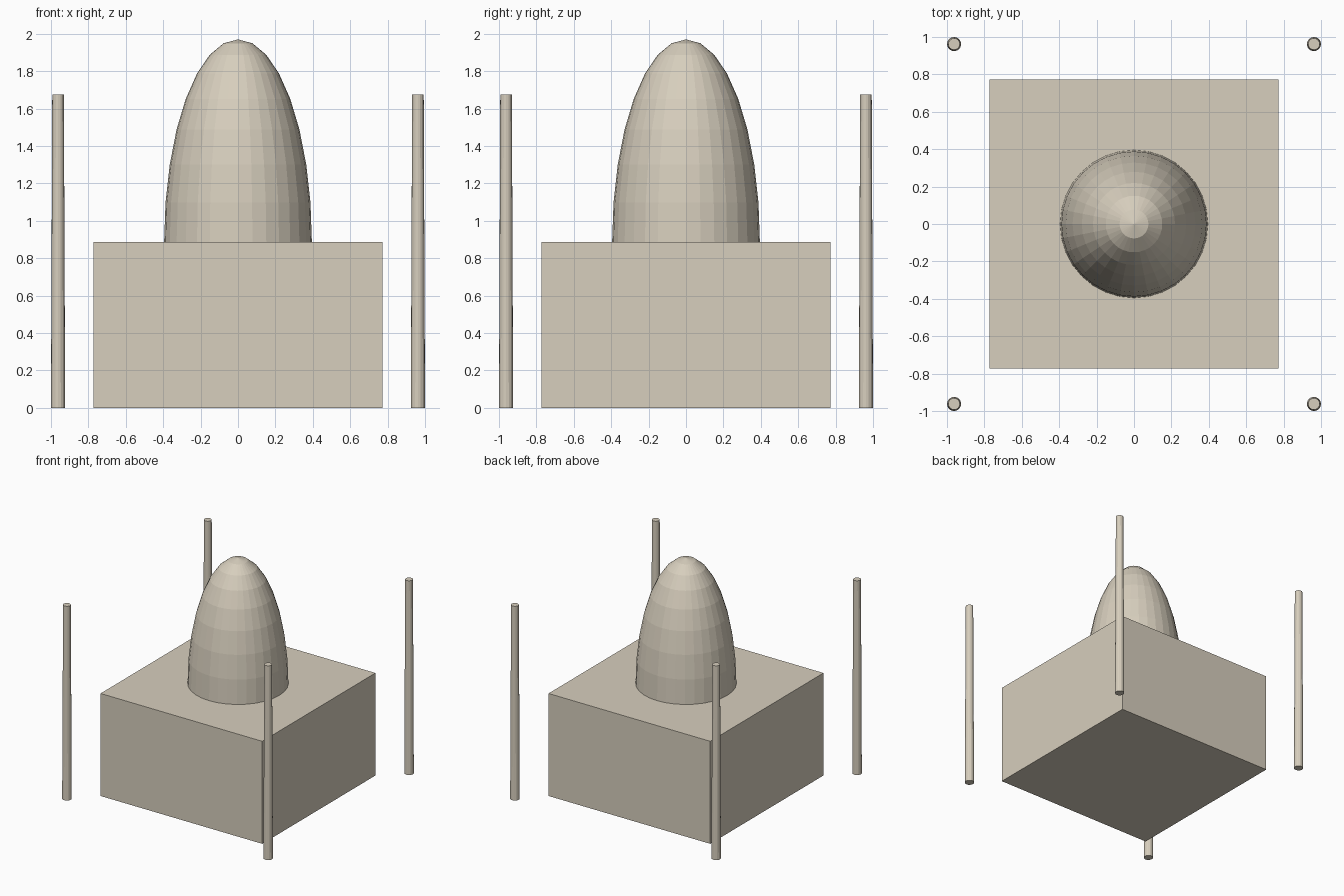
import bpy, bmesh, math

# Remove the default cube only
cube = bpy.data.objects.get("Cube")
if cube:
    bpy.data.objects.remove(cube, do_unlink=True)

# Single pale stone colour
stone = bpy.data.materials.new("pale_stone")
stone.use_nodes = True
STONE = (0.68, 0.62, 0.51, 1.0)
stone.diffuse_color = STONE
stone.node_tree.nodes["Principled BSDF"].inputs["Base Color"].default_value = STONE


def finish(name):
    obj = bpy.context.object
    obj.name = name
    obj.data.materials.append(stone)
    return obj


# Square main block
HALF, BLOCK_TOP = 0.773, 0.886
bpy.ops.mesh.primitive_cube_add(size=1, location=(0, 0, BLOCK_TOP / 2))
block = finish("main_block")
block.scale = (2 * HALF, 2 * HALF, BLOCK_TOP)

# Tall faceted dome: the upper half of a stretched sphere
bpy.ops.mesh.primitive_uv_sphere_add(segments=32, ring_count=16, radius=1,
                                     location=(0, 0, BLOCK_TOP))
dome = finish("dome")
dome.scale = (0.395, 0.395, 1.97 - BLOCK_TOP)
bm = bmesh.new()
bm.from_mesh(dome.data)
bmesh.ops.delete(bm, geom=[v for v in bm.verts if v.co.z < -0.01], context='VERTS')
bm.to_mesh(dome.data)
bm.free()

# Four slightly tapered corner towers
HEIGHT, OFFSET = 1.675, 0.962
for side, x in (("left", OFFSET), ("right", -OFFSET)):
    for end, y in (("front", -OFFSET), ("back", OFFSET)):
        bpy.ops.mesh.primitive_cone_add(vertices=16, radius1=0.038, radius2=0.031,
                                        depth=HEIGHT, location=(x, y, HEIGHT / 2))
        finish(f"{end}_{side}_tower")
